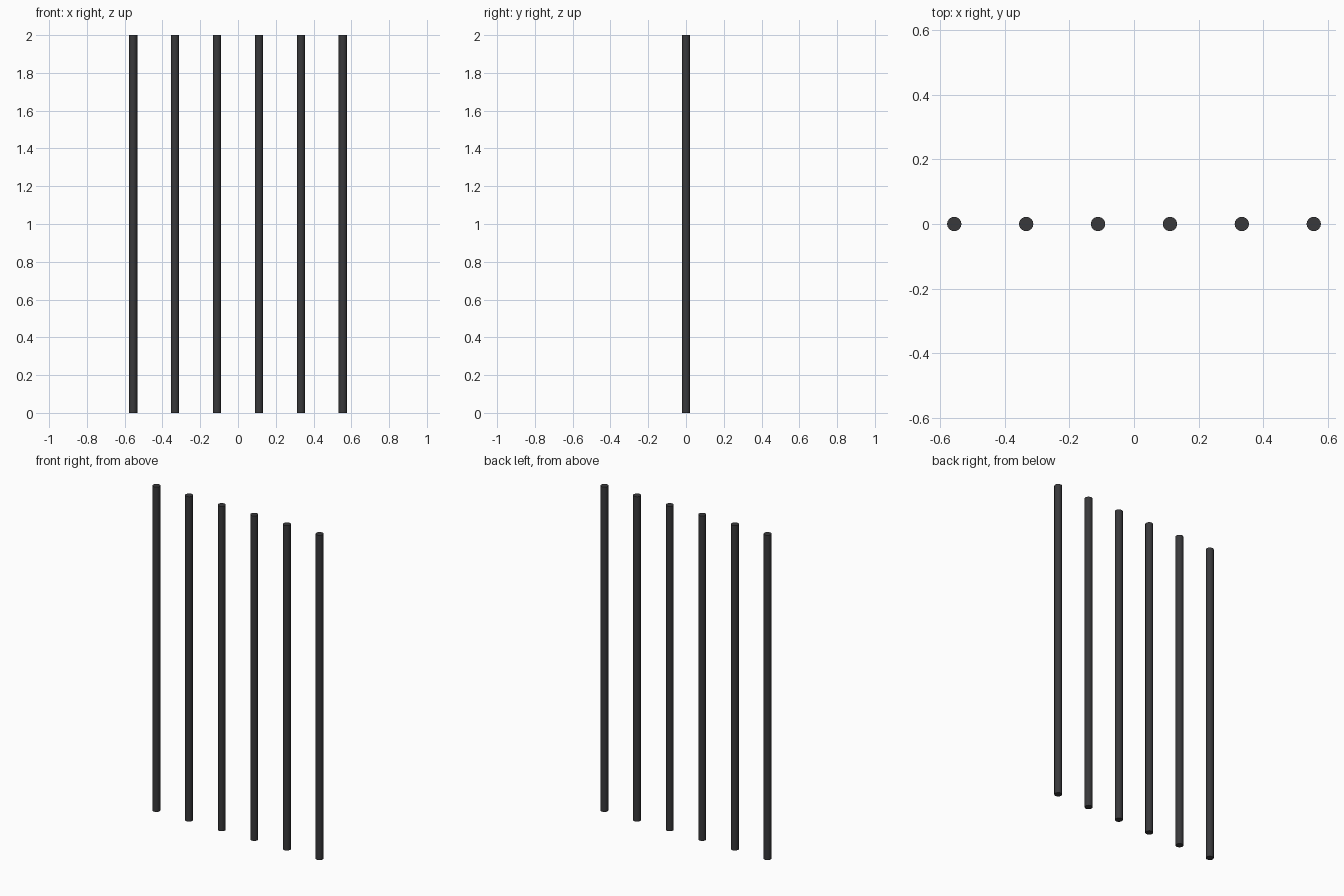
import bpy, math

if "Cube" in bpy.data.objects:
    bpy.data.objects.remove(bpy.data.objects["Cube"])

SPACING = 2 / 9      # distance between bar centres
RADIUS = 0.0222
HEIGHT = 2.0
COUNT = 6

dark = bpy.data.materials.new("dark_iron")
dark.diffuse_color = (0.04, 0.04, 0.043, 1)
dark.use_nodes = True
dark.node_tree.nodes["Principled BSDF"].inputs["Base Color"].default_value = dark.diffuse_color

# Row of upright round bars
for i in range(COUNT):
    x = (i - (COUNT - 1) / 2) * SPACING
    bpy.ops.mesh.primitive_cylinder_add(vertices=16, radius=RADIUS, depth=HEIGHT,
                                        location=(x, 0, HEIGHT / 2))
    bar = bpy.context.object
    bar.name = f"upright_bar_{i + 1}"
    bar.data.materials.append(dark)
    bpy.ops.object.shade_smooth_by_angle(angle=math.radians(40))
